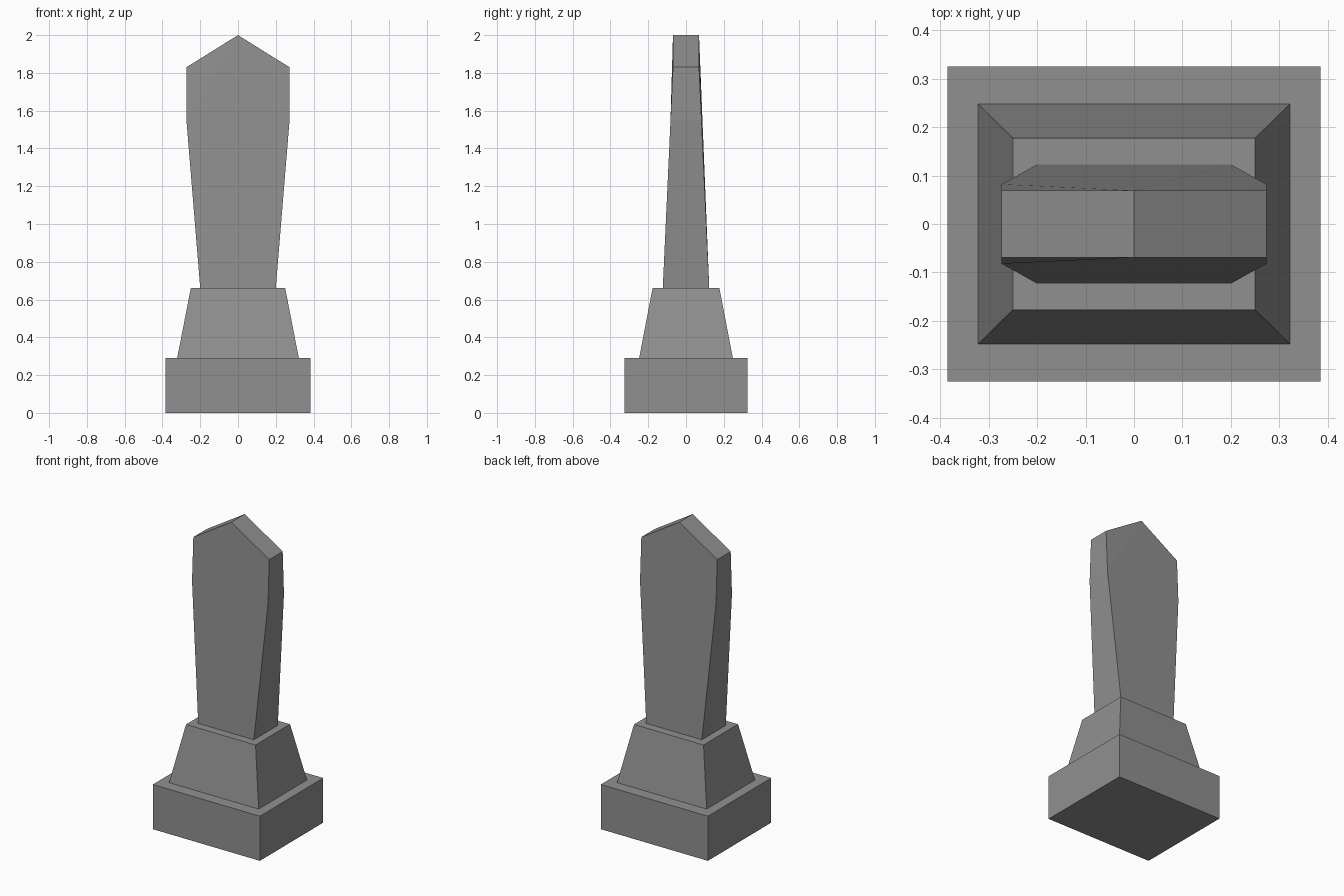
import bpy, bmesh

if "Cube" in bpy.data.objects:
    bpy.data.objects.remove(bpy.data.objects["Cube"])

# Dark stone colour shared by all parts
stone = bpy.data.materials.new("dark_stone")
stone.diffuse_color = (0.28, 0.28, 0.28, 1)
stone.use_nodes = True
stone.node_tree.nodes["Principled BSDF"].inputs["Base Color"].default_value = stone.diffuse_color


def make_object(name, bm):
    bmesh.ops.recalc_face_normals(bm, faces=bm.faces[:])
    mesh = bpy.data.meshes.new(name)
    bm.to_mesh(mesh)
    bm.free()
    mesh.materials.append(stone)
    obj = bpy.data.objects.new(name, mesh)
    bpy.context.collection.objects.link(obj)
    return obj


def tapered_block(name, z0, z1, bottom, top):
    """Box with separate half sizes at the bottom and the top."""
    bm = bmesh.new()
    bmesh.ops.create_cube(bm, size=2)
    for v in bm.verts:
        hx, hy = top if v.co.z > 0 else bottom
        v.co = (v.co.x * hx, v.co.y * hy, z1 if v.co.z > 0 else z0)
    return make_object(name, bm)


# Stepped pedestal
tapered_block("base_block", 0, 0.29, (0.385, 0.325), (0.385, 0.325))
tapered_block("tapered_plinth", 0.29, 0.66, (0.322, 0.248), (0.25, 0.177))

# Standing slab: outline points as (x, z, half thickness)
outline = [(-0.20, 0.66, 0.123), (0.20, 0.66, 0.123),
           (0.273, 1.55, 0.082), (0.273, 1.83, 0.069), (0, 2.0, 0.069),
           (-0.273, 1.83, 0.069), (-0.273, 1.55, 0.082)]
bm = bmesh.new()
front = [bm.verts.new((x, -y, z)) for x, z, y in outline]
back = [bm.verts.new((x, y, z)) for x, z, y in outline]

# Broad faces, each with one slight fold from a shoulder to the peak
for side, faces in ((front, ((4, 5, 6), (0, 1, 2, 3, 4, 6))),
                    (back, ((2, 3, 4), (0, 1, 2, 4, 5, 6)))):
    for face in faces:
        bm.faces.new([side[i] for i in face])

# Narrow edges, underside and gabled top
n = len(outline)
for i in range(n):
    j = (i + 1) % n
    bm.faces.new((front[i], front[j], back[j], back[i]))
make_object("standing_slab", bm)
